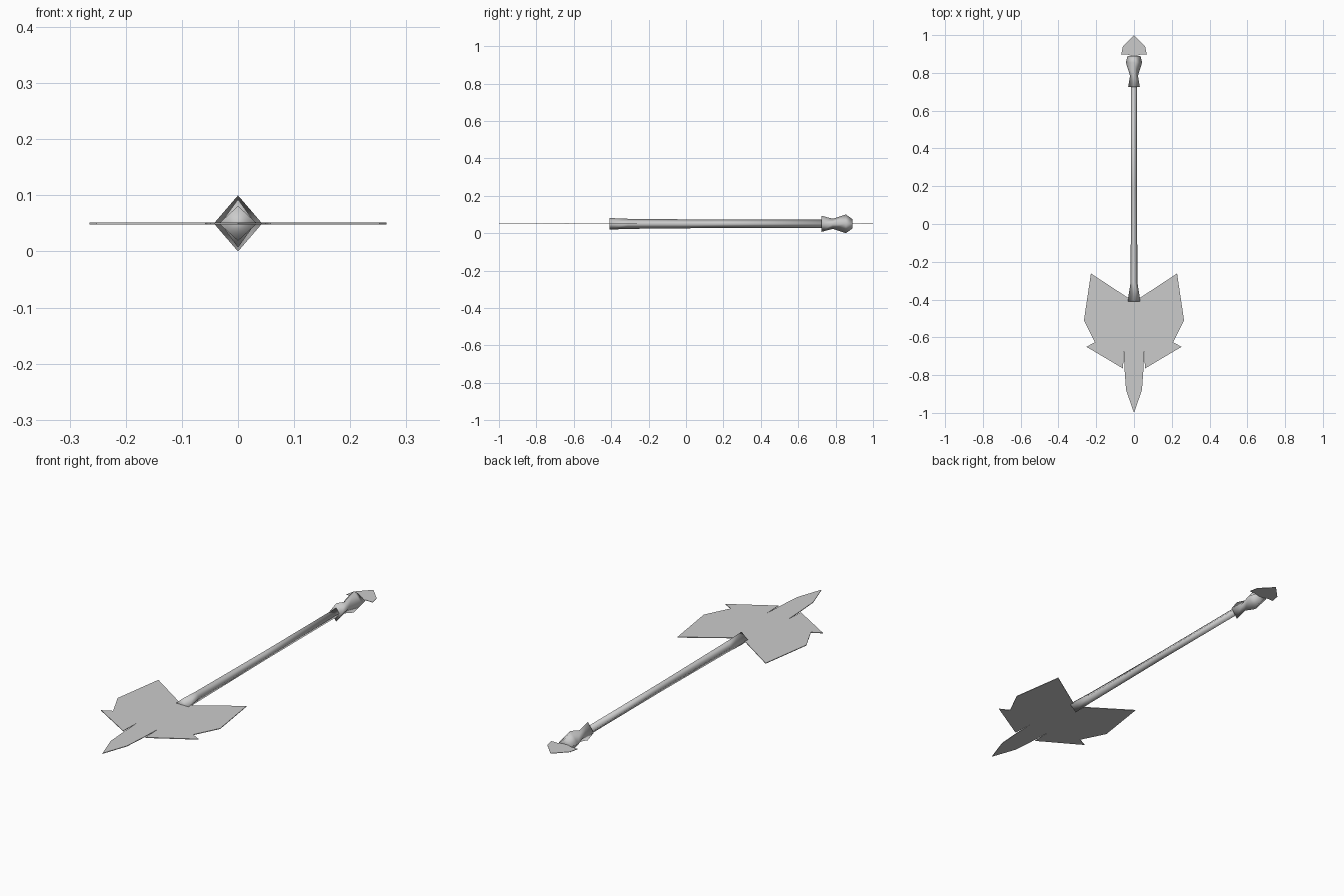
import bpy
import bmesh

cube = bpy.data.objects.get("Cube")
if cube:
    bpy.data.objects.remove(cube, do_unlink=True)

Z = 0.05  # height of the weapon's long axis

steel = bpy.data.materials.new("plain_grey")
steel.use_nodes = True
GREY = (0.6, 0.6, 0.6, 1.0)
steel.diffuse_color = GREY
steel.node_tree.nodes["Principled BSDF"].inputs["Base Color"].default_value = GREY


def finish(name, bm, smooth):
    bmesh.ops.recalc_face_normals(bm, faces=bm.faces[:])
    for f in bm.faces:
        f.smooth = smooth
    mesh = bpy.data.meshes.new(name)
    bm.to_mesh(mesh)
    bm.free()
    mesh.materials.append(steel)
    obj = bpy.data.objects.new(name, mesh)
    bpy.context.collection.objects.link(obj)
    return obj


def diamond_loft(name, sections):
    """Four-sided rod along y from (y, half width, half height) sections."""
    bm = bmesh.new()
    rings = [[bm.verts.new(p) for p in
              ((w, y, Z), (0, y, Z + h), (-w, y, Z), (0, y, Z - h))]
             for y, w, h in sections]
    for a, b in zip(rings, rings[1:]):
        for i in range(4):
            j = (i + 1) % 4
            bm.faces.new((a[i], a[j], b[j], b[i]))
    bm.faces.new(rings[0])
    bm.faces.new(rings[-1])
    return finish(name, bm, True)


def flat_plate(name, half, thickness):
    """Thin plate from the +x half outline, mirrored across x = 0."""
    outline = half + [(-x, y) for x, y in reversed(half) if x > 0]
    bm = bmesh.new()
    face = bm.faces.new([bm.verts.new((x, y, Z - thickness / 2))
                         for x, y in outline])
    top = bmesh.ops.extrude_face_region(bm, geom=[face])
    verts = [g for g in top["geom"] if isinstance(g, bmesh.types.BMVert)]
    bmesh.ops.translate(bm, verts=verts, vec=(0, 0, thickness))
    return finish(name, bm, False)


# Shaft, flared where it meets the blade
diamond_loft("shaft", [(-0.41, 0.034, 0.031), (-0.31, 0.018, 0.027),
                       (0.2, 0.016, 0.022), (0.74, 0.016, 0.022)])

# Pommel with a collar, a waist and a bulb
diamond_loft("pommel", [(0.725, 0.031, 0.043), (0.785, 0.021, 0.027),
                        (0.855, 0.043, 0.05), (0.89, 0.034, 0.025)])

# Broad blade: central spike, narrow slits, barbs and swept-back wings
flat_plate("blade", [(0, -1.0), (0.042, -0.88), (0.05, -0.77),
                     (0.054, -0.67), (0.058, -0.765), (0.252, -0.65),
                     (0.207, -0.626), (0.265, -0.51), (0.228, -0.262),
                     (0.033, -0.39), (0, -0.375)], 0.003)

# Small flat tip behind the pommel
flat_plate("rear_tip", [(0, 0.885), (0.034, 0.897), (0.068, 0.897),
                        (0.059, 0.939), (0, 1.0)], 0.002)
